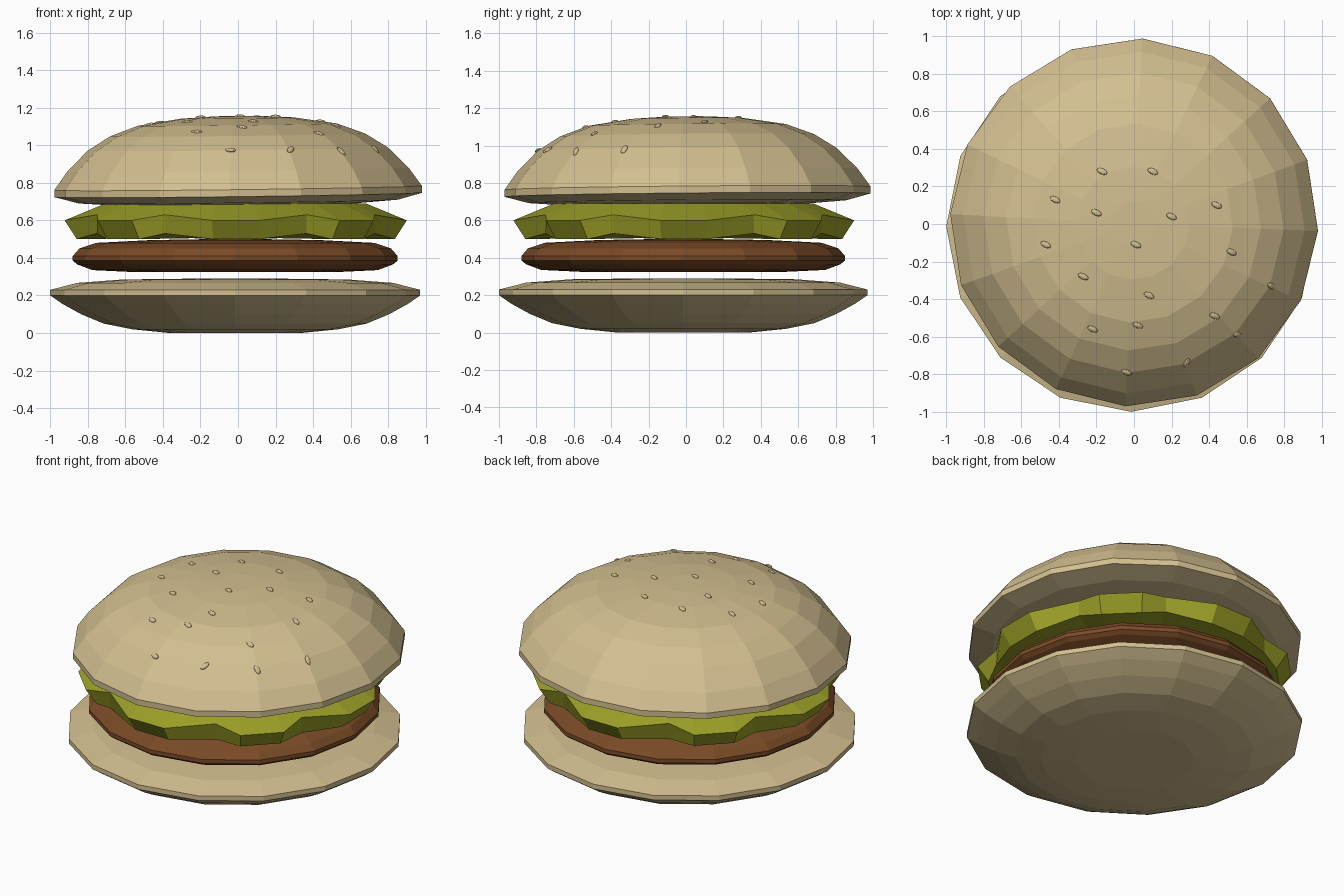
import bpy, bmesh
from math import sin, cos, radians, tau
from mathutils import Matrix, Vector
from mathutils.bvhtree import BVHTree

cube = bpy.data.objects.get("Cube")
if cube:
    bpy.data.objects.remove(cube, do_unlink=True)


def material(name, rgb):
    m = bpy.data.materials.new(name)
    m.use_nodes = True
    m.diffuse_color = (*rgb, 1)
    m.node_tree.nodes["Principled BSDF"].inputs["Base Color"].default_value = (*rgb, 1)
    return m


bread = material("toasted bread", (0.65, 0.52, 0.28))
meat = material("grilled brown", (0.20, 0.07, 0.02))
leaf = material("leaf green", (0.33, 0.35, 0.02))


def finish(bm, name, mat):
    bmesh.ops.recalc_face_normals(bm, faces=bm.faces)
    mesh = bpy.data.meshes.new(name)
    bm.to_mesh(mesh)
    bm.free()
    mesh.materials.append(mat)
    obj = bpy.data.objects.new(name, mesh)
    bpy.context.collection.objects.link(obj)
    return obj


def skin(rings):
    """Bridge equal-length point rings, bottom to top, and cap both ends."""
    bm = bmesh.new()
    loops = [[bm.verts.new(p) for p in ring] for ring in rings]
    n = len(loops[0])
    for low, high in zip(loops, loops[1:]):
        for i in range(n):
            j = (i + 1) % n
            bm.faces.new((low[i], low[j], high[j], high[i]))
    bm.faces.new(loops[0])
    bm.faces.new(loops[-1])
    return bm


def lathe(profile, sides=16):
    return skin([[(r * cos(tau * i / sides), r * sin(tau * i / sides), z)
                  for i in range(sides)] for r, z in profile])


# Bottom bun
bm = lathe([(0.35, 0.0), (0.55, 0.02), (0.70, 0.05), (0.82, 0.10), (0.92, 0.155),
            (0.985, 0.20), (0.985, 0.23), (0.84, 0.267), (0.6, 0.285), (0.2, 0.29)])
finish(bm, "bottom_bun", bread).location = (-0.015, -0.015, 0)

# Patty
bm = lathe([(0.55, 0.325), (0.76, 0.335), (0.84, 0.365), (0.865, 0.385),
            (0.865, 0.41), (0.83, 0.45), (0.74, 0.48), (0.45, 0.495), (0.15, 0.5)])
finish(bm, "patty", meat).location = (-0.015, -0.015, 0)

# Lettuce: eight outward lobes with raised notches between them
outline = []
for quarter in range(4):
    for angle, notch in ((-8, 0), (8, 0), (27, 1), (37, 0), (53, 0), (63, 1)):
        outline.append((radians(angle + 90 * quarter), notch))


def leaf_ring(lobe_r, notch_r, z, lift):
    return [((notch_r if k else lobe_r) * cos(a), (notch_r if k else lobe_r) * sin(a),
             z + lift * k) for a, k in outline]


bm = skin([leaf_ring(0.5, 0.5, 0.505, 0), leaf_ring(0.855, 0.83, 0.5, 0.03),
           leaf_ring(0.92, 0.83, 0.6, 0.03), leaf_ring(0.7, 0.7, 0.69, 0),
           leaf_ring(0.3, 0.3, 0.7, 0)])
finish(bm, "lettuce", leaf).location = (-0.012, -0.012, 0)

# Top bun, turned and tipped very slightly
bm = lathe([(0.6, 0.682), (0.85, 0.70), (0.98, 0.735), (0.98, 0.772), (0.91, 0.87),
            (0.80, 0.98), (0.68, 1.055), (0.53, 1.11), (0.3, 1.145), (0.12, 1.155)])
pose = (Matrix.Translation((0.01, 0.015, 0)) @ Matrix.Rotation(radians(-0.7), 4, 'Y')
        @ Matrix.Rotation(radians(0.5), 4, 'X') @ Matrix.Rotation(radians(-2.6), 4, 'Z'))
bm.transform(pose)
bm.normal_update()
crust = BVHTree.FromBMesh(bm)
finish(bm, "top_bun", bread)

# Sesame seeds lying on the crust
spots = [(-0.17, 0.28), (0.10, 0.28), (-0.42, 0.13), (-0.20, 0.06), (0.20, 0.04),
         (0.44, 0.10), (-0.47, -0.11), (0.01, -0.11), (0.52, -0.15), (-0.27, -0.28),
         (0.08, -0.38), (0.73, -0.33), (-0.22, -0.56), (0.02, -0.54), (0.43, -0.49),
         (0.55, -0.59), (0.28, -0.74), (-0.04, -0.79)]
bm = bmesh.new()
for x, y in spots:
    hit, normal, _, _ = crust.ray_cast(Vector((x, y, 2)), Vector((0, 0, -1)))
    if normal.z < 0:
        normal = -normal
    turn = radians(80 if (x > 0.2 and y < -0.7) else -25)
    along = Vector((cos(turn), sin(turn), 0))
    along = (along - normal * along.dot(normal)).normalized()
    side = normal.cross(along)
    frame = Matrix((along, side, normal)).transposed().to_4x4()
    bmesh.ops.create_icosphere(
        bm, subdivisions=2, radius=1,
        matrix=Matrix.Translation(hit) @ frame @ Matrix.Diagonal((0.03, 0.016, 0.01, 1)))
finish(bm, "sesame_seeds", bread)
